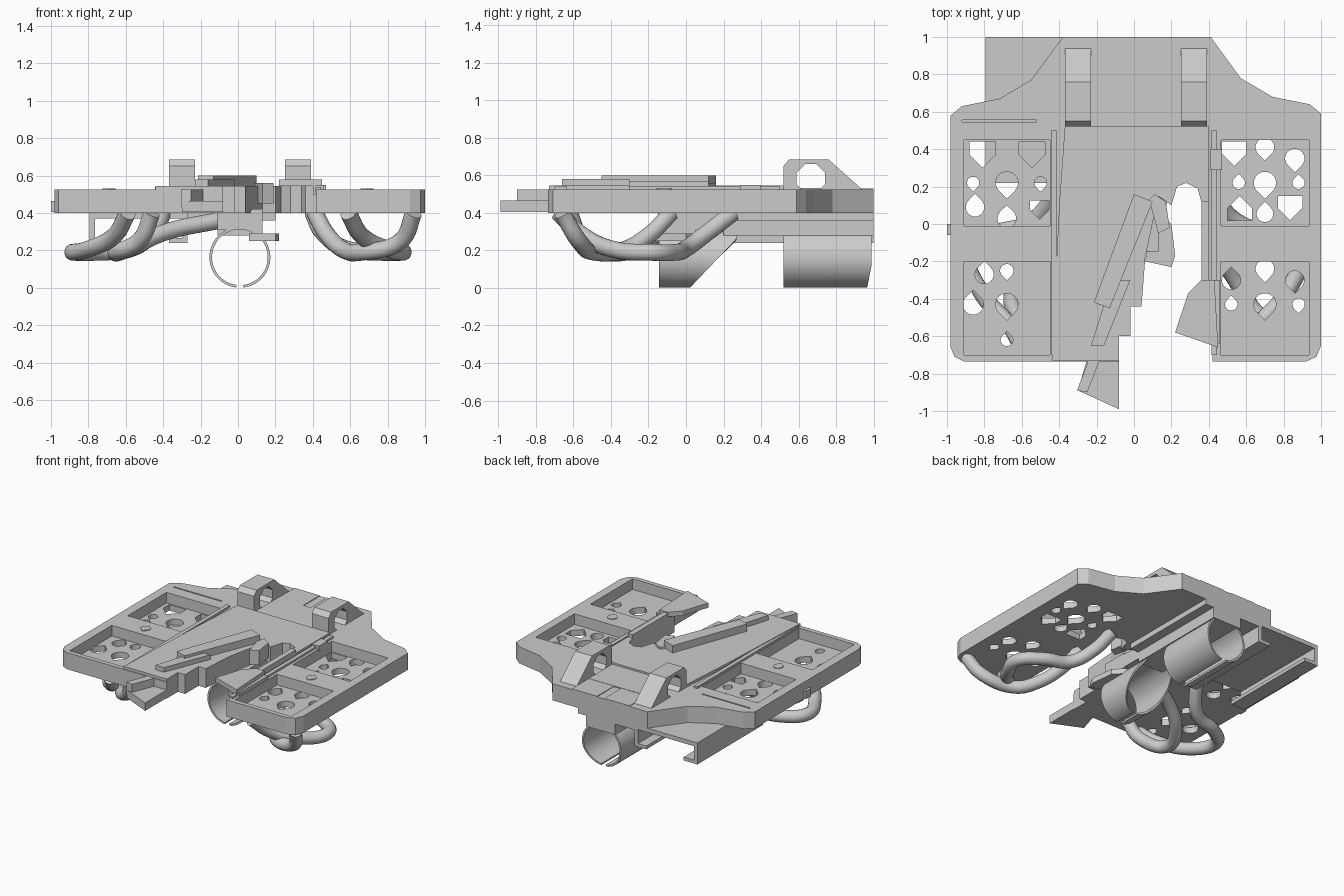
import bpy, bmesh, math
from mathutils import Vector

cube = bpy.data.objects.get("Cube")
if cube:
    bpy.data.objects.remove(cube, do_unlink=True)

SHADE = (0.6, 0.6, 0.6, 1)
GREY = bpy.data.materials.new("plain grey")
GREY.use_nodes = True
GREY.diffuse_color = SHADE
for node in GREY.node_tree.nodes:
    if node.type == 'BSDF_PRINCIPLED':
        node.inputs["Base Color"].default_value = SHADE


def select_only(obj):
    bpy.ops.object.select_all(action='DESELECT')
    obj.select_set(True)
    bpy.context.view_layer.objects.active = obj


def finish(name, bm):
    bmesh.ops.recalc_face_normals(bm, faces=bm.faces)
    mesh = bpy.data.meshes.new(name)
    bm.to_mesh(mesh)
    bm.free()
    mesh.materials.append(GREY)
    obj = bpy.data.objects.new(name, mesh)
    bpy.context.collection.objects.link(obj)
    return obj


def curve_object(name, curve):
    """Link a curve and turn it into a mesh."""
    curve.materials.append(GREY)
    obj = bpy.data.objects.new(name, curve)
    bpy.context.collection.objects.link(obj)
    select_only(obj)
    bpy.ops.object.convert(target='MESH')
    return bpy.context.view_layer.objects.active


def prism(name, outline, low, high):
    bm = bmesh.new()
    a = [bm.verts.new((x, y, low)) for x, y in outline]
    b = [bm.verts.new((x, y, high)) for x, y in outline]
    bm.faces.new(a[::-1])
    bm.faces.new(b)
    for i in range(len(a)):
        j = (i + 1) % len(a)
        bm.faces.new((a[i], a[j], b[j], b[i]))
    return finish(name, bm)


def pierced_plate(name, outlines, low, high):
    """Flat plate from an outer outline followed by hole outlines."""
    curve = bpy.data.curves.new(name, 'CURVE')
    curve.dimensions, curve.fill_mode = '2D', 'BOTH'
    curve.extrude = (high - low) / 2
    for outline in outlines:
        spline = curve.splines.new('POLY')
        spline.points.add(len(outline) - 1)
        for point, (x, y) in zip(spline.points, outline):
            point.co = (x, y, 0, 1)
        spline.use_cyclic_u = True
    obj = curve_object(name, curve)
    bpy.ops.object.shade_flat()
    obj.location.z = (low + high) / 2
    return obj


def rect(x0, x1, y0, y1):
    return [(x0, y0), (x1, y0), (x1, y1), (x0, y1)]


def box(name, x0, x1, y0, y1, z0, z1):
    return prism(name, rect(x0, x1, y0, y1), z0, z1)


def drop(x, y, r, up):
    pts = [(x + r * math.cos(math.radians(a)), y - up * r * math.sin(math.radians(a)))
           for a in range(-45, 226, 18)]
    return pts + [(x, y + up * r * 1.41)]


def house(x, y, r, up):
    return [(x + dx * r, y + up * dy * r) for dx, dy in
            ((-1, -1), (1, -1), (1, 0), (0, 1), (-1, 0))]


# Main hull: two wings and a deck with an open slot at the front
slot_edge = [(-0.08, -0.735), (-0.08, -0.6), (-0.02, -0.6), (-0.02, -0.44), (0.04, -0.44),
             (0.06, -0.18), (0.13, 0.15), (0.2, 0.1), (0.23, 0.2), (0.28, 0.22),
             (0.34, 0.19), (0.36, 0.12)]
hull_edge = [(-0.91, -0.735)] + slot_edge + [
    (0.36, -0.38), (0.42, -0.38), (0.42, -0.735), (0.92, -0.735), (0.975, -0.71),
    (1.0, -0.65), (1.0, 0.59), (0.94, 0.64), (0.74, 0.68), (0.57, 0.78), (0.41, 1.0),
    (-0.38, 1.0), (-0.55, 0.77), (-0.72, 0.67), (-0.92, 0.63), (-0.98, 0.58),
    (-0.98, -0.66), (-0.96, -0.71)]

# Lower hull forms the tray floors, pierced by drop and house shaped holes
drops = [drop(*d) for d in (
    (-0.86, 0.22, .033, -1), (-0.68, 0.22, .06, -1), (-0.5, 0.22, .033, -1),
    (-0.85, 0.09, .05, 1), (-0.68, 0.03, .05, 1), (-0.68, -0.25, .036, -1),
    (-0.8, -0.27, .05, 1), (-0.86, -0.43, .055, 1), (-0.68, -0.43, .06, -1),
    (-0.68, -0.62, .033, 1), (0.7, 0.41, .05, -1), (0.86, 0.35, .052, -1),
    (0.56, 0.22, .033, 1), (0.7, 0.22, .06, -1), (0.88, 0.22, .033, 1),
    (0.7, 0.055, .045, 1), (0.52, -0.3, .05, 1), (0.7, -0.24, .05, -1),
    (0.86, -0.3, .05, -1), (0.52, -0.43, .033, 1), (0.7, -0.43, .06, -1),
    (0.88, -0.43, .033, -1))]
houses = [house(*h) for h in (
    (-0.81, 0.37, .07, -1), (-0.545, 0.37, .07, -1), (-0.505, 0.075, .05, -1),
    (0.535, 0.375, .065, -1), (0.565, 0.085, .065, 1), (0.835, 0.085, .065, -1))]
pierced_plate("lower_hull", [hull_edge] + drops + houses, 0.40, 0.445)

# Upper hull leaves the trays open
trays = [rect(x0, x1, y0, y1) for x0, x1 in ((-0.91, -0.45), (0.465, 0.935))
         for y0, y1 in ((-0.01, 0.45), (-0.70, -0.2))]
groove = rect(-0.92, -0.52, 0.545, 0.555)
pierced_plate("upper_hull", [hull_edge] + trays + [groove], 0.445, 0.525)
box("side_tab", -1.0, -0.97, -0.06, 0.0, 0.405, 0.465)

# Raised markers between the trays
for side in (-1, 1):
    prism("tray_marker", drop(side * 0.69, -0.11, 0.035, -1), 0.52, 0.53)

# Raised deck plate, its nose and the diagonal rails
prism("deck_plate", [(-0.44, -0.73), (-0.08, -0.73)] + slot_edge[1:] +
      [(0.4, 0.12), (0.4, 0.52), (-0.37, 0.52), (-0.4, 0.1)], 0.515, 0.545)
prism("deck_nose", [(-0.25, -0.72), (-0.3, -0.89), (-0.08, -0.99), (-0.08, -0.72)], 0.405, 0.465)
prism("nose_rail", [(-0.305, -0.89), (-0.25, -0.9), (-0.18, -0.72), (-0.24, -0.72)], 0.43, 0.525)
prism("rail_long", [(-0.23, -0.65), (-0.16, -0.65), (-0.02, -0.3), (-0.12, -0.3)], 0.53, 0.58)
prism("rail_thick", [(-0.215, -0.42), (-0.13, -0.45), (0.1, 0.12), (0.0, 0.16)], 0.53, 0.60)
prism("rail_hook", [(0.08, 0.13), (0.11, 0.16), (0.17, 0.12), (0.19, -0.02), (0.13, -0.05)],
      0.45, 0.56)

# Slot side wall, flap and latch on the other side
box("slot_wall", 0.36, 0.40, -0.38, 0.12, 0.42, 0.57)
prism("side_flap", [(0.22, -0.58), (0.45, -0.66), (0.43, -0.3), (0.36, -0.3), (0.29, -0.37)],
      0.545, 0.58)
box("flap_post", 0.40, 0.46, -0.64, -0.3, 0.50, 0.55)
box("side_latch", 0.41, 0.47, 0.29, 0.4, 0.51, 0.55)
for x in (-0.43, 0.43):
    box("inner_rim", x - 0.015, x + 0.015, -0.70, 0.5, 0.51, 0.54)

# Rear mounting brackets with octagonal holes, drawn flat and stood upright
bracket = [(0.52, 0.495), (0.52, 0.65), (0.55, 0.685), (0.76, 0.685), (0.945, 0.52),
           (0.945, 0.495)]
octagon = [(0.665 + 0.082 * math.cos(math.radians(22.5 + 45 * i)),
            0.584 + 0.082 * math.sin(math.radians(22.5 + 45 * i))) for i in range(8)]
for x0, x1 in ((-0.37, -0.23), (0.25, 0.39)):
    part = pierced_plate("rear_bracket", [bracket, octagon], x0, x1)
    part.location = ((x0 + x1) / 2, 0, 0)
    part.rotation_euler = (math.pi / 2, 0, math.pi / 2)
box("rear_block", -0.23, 0.25, 0.515, 0.8, 0.5, 0.532)
for x0, x1 in ((-0.23, -0.02), (0.04, 0.25)):
    box("rear_pad", x0, x1, 0.8, 1.0, 0.5, 0.53)

# Keel under the deck and the side channel
box("keel_plate", -0.27, 0.2, 0.2, 1.0, 0.36, 0.405)
box("keel", -0.11, 0.13, 0.2, 1.0, 0.28, 0.37)
box("keel_neck", -0.11, 0.13, -0.15, 0.22, 0.31, 0.41)
box("channel_top", -0.795, -0.27, 0.22, 1.0, 0.37, 0.402)
for wall, flange in (((-0.795, -0.765), (-0.795, -0.68)), ((-0.30, -0.27), (-0.37, -0.27))):
    box("channel_wall", *wall, 0.22, 1.0, 0.24, 0.38)
    box("channel_flange", *flange, 0.22, 1.0, 0.24, 0.265)

# Clamp beside the front scoop
prism("clamp", [(0.06, -0.2), (0.2, -0.23), (0.22, -0.17), (0.2, 0.0), (0.1, 0.1)], 0.25, 0.29)
box("clamp_post", 0.07, 0.13, -0.15, 0.05, 0.26, 0.42)


# Split tubes open along the bottom
def split_tube(name, start, end):
    bm = bmesh.new()
    rows = []
    steps = 48
    for i in range(steps + 1):
        a = math.radians(-83 + 346 * i / steps)
        x, z = 0.01 + 0.163 * math.cos(a), 0.163 + 0.163 * math.sin(a)
        rows.append([bm.verts.new((x, y, z)) for y in (start, end(z))])
    for p, q in zip(rows, rows[1:]):
        bm.faces.new((p[0], p[1], q[1], q[0]))
    obj = finish(name, bm)
    mod = obj.modifiers.new("wall", 'SOLIDIFY')
    mod.thickness, mod.offset = 0.014, -1
    select_only(obj)
    bpy.ops.object.modifier_apply(modifier=mod.name)
    bpy.ops.object.shade_smooth_by_angle()


split_tube("rear_tube", 0.52, lambda z: min(0.99, 0.965 + z * 0.2))
split_tube("front_scoop", -0.145, lambda z: min(0.27, 0.02 + z * 0.95))


# Bent pipes hanging under the wings
def pipe(name, points):
    curve = bpy.data.curves.new(name, 'CURVE')
    curve.dimensions = '3D'
    curve.bevel_depth, curve.bevel_resolution = 0.045, 7
    curve.resolution_u, curve.use_fill_caps = 10, True
    spline = curve.splines.new('BEZIER')
    spline.bezier_points.add(len(points) - 1)
    for knot, p in zip(spline.bezier_points, points):
        knot.co = Vector(p)
        knot.handle_left_type = knot.handle_right_type = 'AUTO'
    curve_object(name, curve)
    bpy.ops.object.shade_smooth_by_angle()


# The long pipes bulge outward on both sides
for side, label in ((1, "left"), (-1, "right")):
    pipe(label + "_long_pipe", [(side * x, y, z) for x, y, z in (
        (0.59, -0.68, 0.4), (0.66, -0.55, 0.28), (0.82, -0.36, 0.2), (0.88, -0.18, 0.19),
        (0.76, -0.06, 0.19), (0.57, 0.0, 0.21), (0.45, 0.12, 0.3), (0.4, 0.25, 0.4))])
pipe("left_short_pipe", [(0.94, -0.66, 0.4), (0.87, -0.57, 0.25), (0.66, -0.48, 0.19),
                         (0.57, -0.34, 0.2), (0.48, -0.2, 0.28), (0.41, -0.08, 0.4)])
pipe("right_short_pipe", [(-0.46, -0.62, 0.4), (-0.52, -0.56, 0.26), (-0.65, -0.44, 0.19),
                          (-0.58, -0.25, 0.21), (-0.38, -0.1, 0.3), (-0.1, 0.0, 0.36)])
